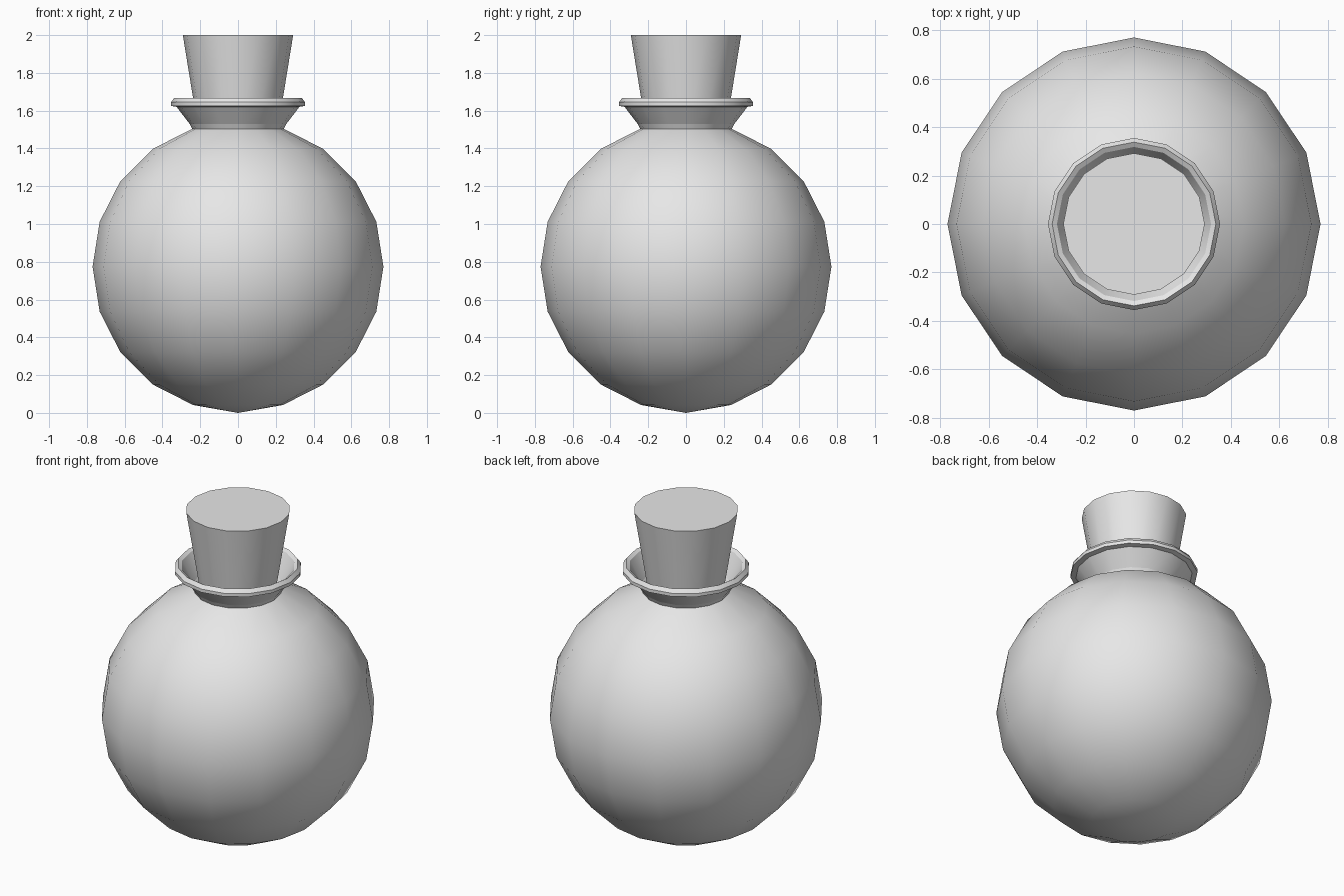
import bpy
import bmesh
import math

SIDES = 16
RADIUS = 0.77
CENTRE_Z = 0.774

cube = bpy.data.objects.get("Cube")
if cube:
    bpy.data.objects.remove(cube, do_unlink=True)

grey = bpy.data.materials.new("light_grey")
grey.use_nodes = True
colour = (0.8, 0.8, 0.8, 1.0)
grey.diffuse_color = colour
grey.node_tree.nodes["Principled BSDF"].inputs["Base Color"].default_value = colour


def lathe(name, profile):
    """Revolve (radius, z) points about the z axis; radius 0 closes to a pole."""
    bm = bmesh.new()
    verts = [bm.verts.new((r, 0, z)) for r, z in profile]
    edges = [bm.edges.new(pair) for pair in zip(verts, verts[1:])]
    bmesh.ops.spin(bm, geom=verts + edges, cent=(0, 0, 0), axis=(0, 0, 1),
                   angle=math.tau, steps=SIDES, use_merge=True)
    bmesh.ops.remove_doubles(bm, verts=bm.verts, dist=0.0005)
    bmesh.ops.recalc_face_normals(bm, faces=bm.faces)
    mesh = bpy.data.meshes.new(name)
    bm.to_mesh(mesh)
    bm.free()
    mesh.materials.append(grey)
    obj = bpy.data.objects.new(name, mesh)
    bpy.context.collection.objects.link(obj)
    bpy.ops.object.select_all(action="DESELECT")
    obj.select_set(True)
    bpy.context.view_layer.objects.active = obj
    bpy.ops.object.shade_smooth_by_angle(angle=math.radians(30))
    return obj


def globe(radius, rings):
    """Profile of a ball from its bottom pole up to the neck opening."""
    return [(radius * math.sin(math.pi * i / rings),
             CENTRE_Z - radius * math.cos(math.pi * i / rings))
            for i in range(rings)]


# Round flask: outer wall, flared neck with a lip, then the inner wall
outer = globe(RADIUS, 10)
outer[0] = (0, 0)
lip = [(0.325, 1.62), (0.355, 1.625), (0.355, 1.645), (0.338, 1.667), (0.318, 1.655)]
inner = globe(RADIUS - 0.035, 10)[::-1]
lathe("flask", outer + lip + inner)

# Tapered stopper
lathe("stopper", [(0, 1.47), (0.206, 1.47), (0.292, 2.0), (0, 2.0)])
